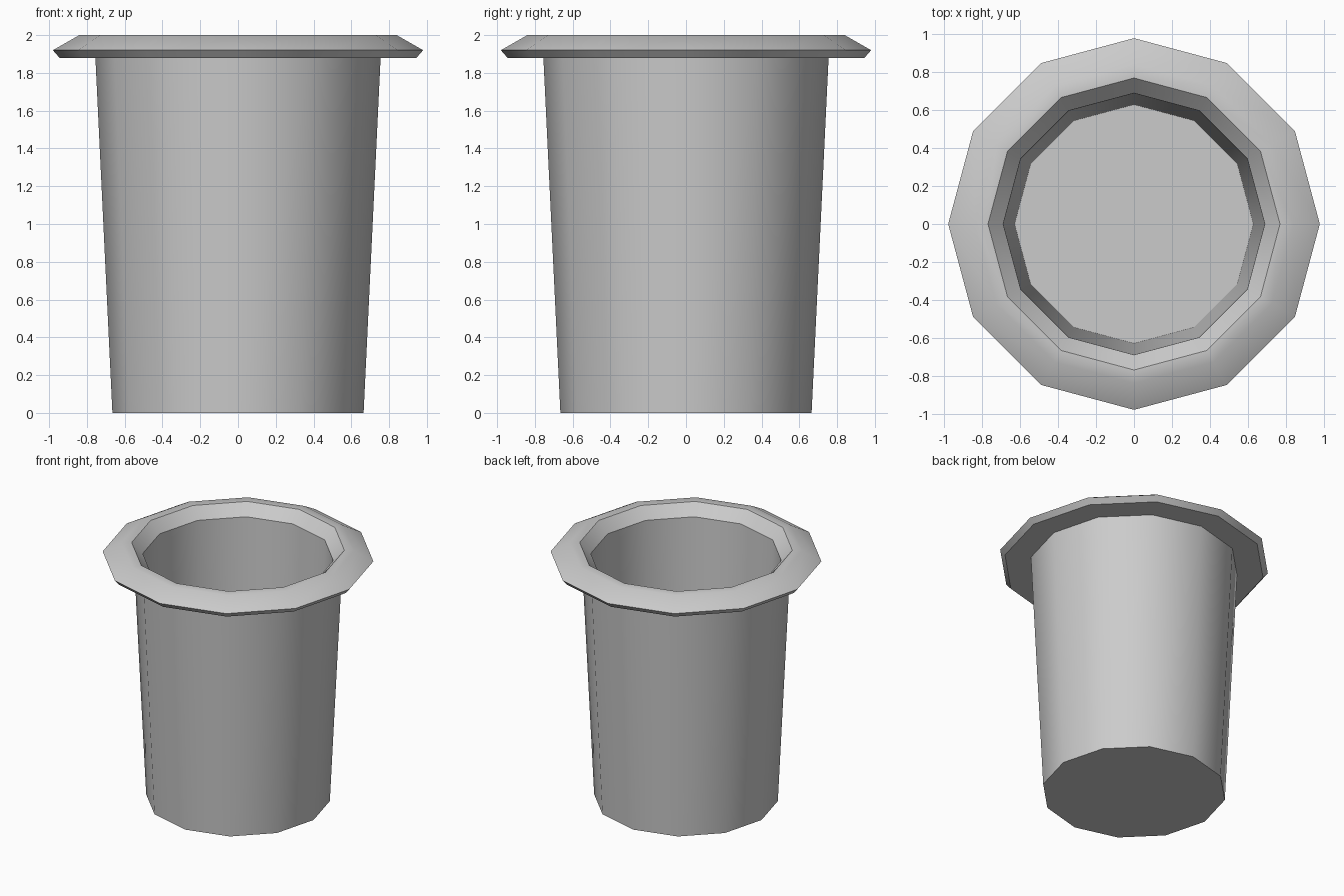
import bpy
import bmesh
import math

SIDES = 12

cube = bpy.data.objects.get("Cube")
if cube:
    bpy.data.objects.remove(cube, do_unlink=True)

# Plain grey material
grey = bpy.data.materials.new("plain grey")
grey.use_nodes = True
colour = (0.6, 0.6, 0.6, 1)
grey.diffuse_color = colour
grey.node_tree.nodes["Principled BSDF"].inputs["Base Color"].default_value = colour

# Cup section as (radius, height): outer wall, flared rim, inner lip, inner wall
profile = [
    (0.665, 0), (0.755, 1.88),
    (0.945, 1.88), (0.98, 1.92), (0.84, 2),
    (0.77, 2), (0.69, 1.915),
    (0.63, 0.02),
]


def ring(bm, radius, height):
    steps = [2 * math.pi * i / SIDES for i in range(SIDES)]
    return [bm.verts.new((radius * math.cos(a), radius * math.sin(a), height)) for a in steps]


# Turn the section into a twelve-sided cup
bm = bmesh.new()
rings = [ring(bm, r, z) for r, z in profile]
for low, high in zip(rings, rings[1:]):
    for i in range(SIDES):
        j = (i + 1) % SIDES
        bm.faces.new((low[i], low[j], high[j], high[i]))

# Underside and inner floor
bm.faces.new(rings[0][::-1])
bm.faces.new(rings[-1])

mesh = bpy.data.meshes.new("cup")
bm.to_mesh(mesh)
bm.free()
mesh.materials.append(grey)
cup = bpy.data.objects.new("cup", mesh)
bpy.context.collection.objects.link(cup)

# Round shading on the walls, crisp rim edges
bpy.ops.object.select_all(action="DESELECT")
cup.select_set(True)
bpy.context.view_layer.objects.active = cup
bpy.ops.object.shade_smooth_by_angle(angle=math.radians(31))
